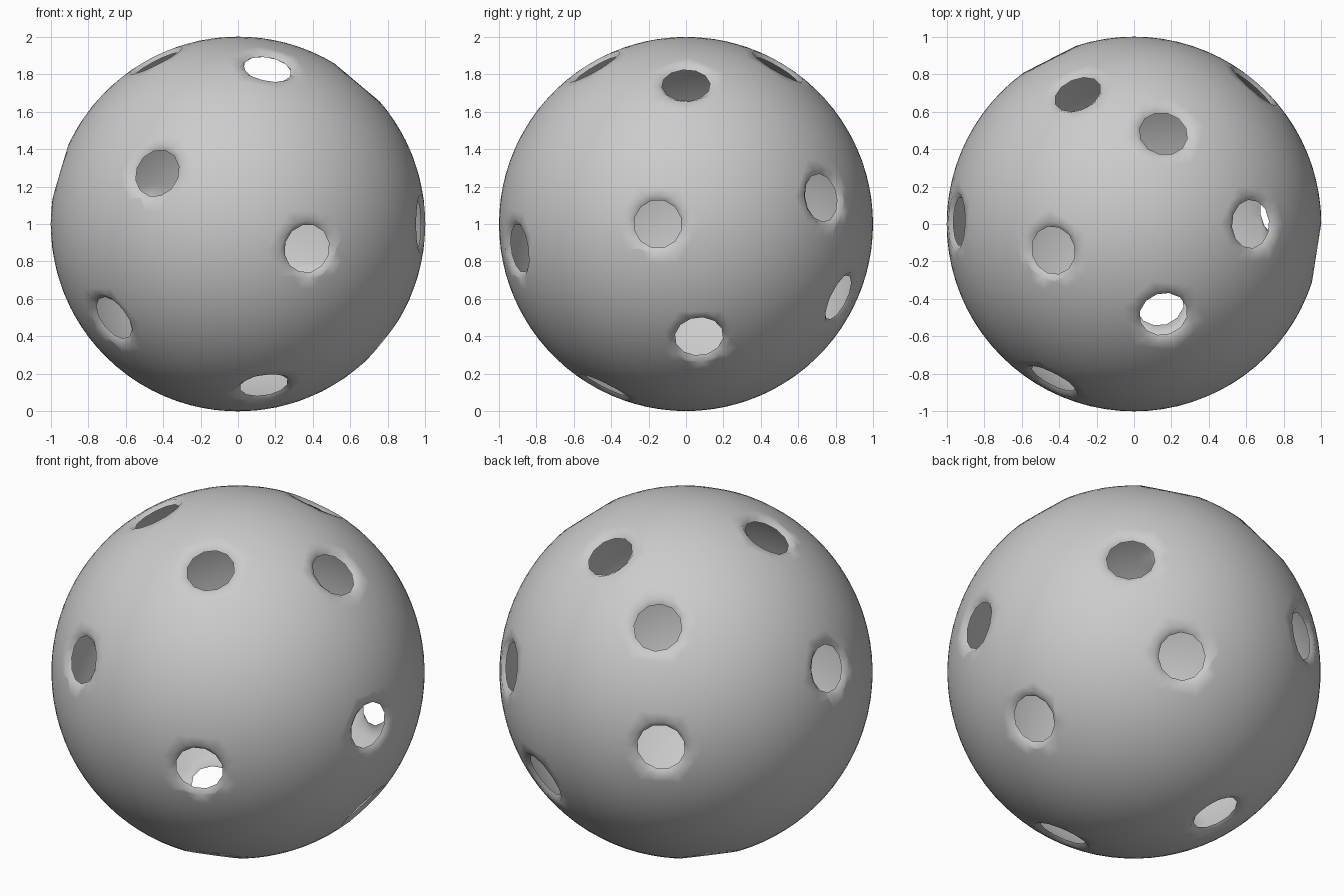
import bpy, bmesh, math
from mathutils import Vector

if "Cube" in bpy.data.objects:
    bpy.data.objects.remove(bpy.data.objects["Cube"])

HOLE_R, HOLE_DEPTH = 0.13, 0.967   # opening radius, distance of its plane from the ball centre
RIM_DEPTH = 0.987                  # plane where the dent around each hole begins

# directions from the ball centre to each hole
HOLES = [
    (-.445, -.85, .28), (.38, -.915, -.135), (-.684, -.515, -.518),
    (.143, -.44, -.886), (.985, -.155, 0), (.162, -.495, .85),
    (-.445, -.145, .884), (.643, 0, .766), (.65, .746, .145),
    (.36, .84, -.405), (.78, .072, -.62), (.162, .497, .85),
    (-.31, .715, .627), (-.96, .014, .284), (-.455, .89, .005),
    (-.35, .283, -.893),
]

bm = bmesh.new()
bmesh.ops.create_icosphere(bm, subdivisions=5, radius=1.0)


def punch(direction):
    """Cut off a small cap and bridge it to a slightly sunken round opening."""
    n = Vector(direction).normalized()
    cut = bmesh.ops.bisect_plane(
        bm, geom=bm.verts[:] + bm.edges[:] + bm.faces[:], dist=1e-5,
        plane_co=n * RIM_DEPTH, plane_no=n, clear_outer=True)
    rim = [e for e in cut["geom_cut"]
           if isinstance(e, bmesh.types.BMEdge) and e.is_boundary]
    a = n.orthogonal().normalized()
    b = n.cross(a)
    ring = []
    for i in range(12):
        t = math.tau * i / 12
        ring.append(bm.verts.new(n * HOLE_DEPTH + (a * math.cos(t) + b * math.sin(t)) * HOLE_R))
    edges = [bm.edges.new((ring[i], ring[(i + 1) % 12])) for i in range(12)]
    bmesh.ops.bridge_loops(bm, edges=rim + edges)


for h in HOLES:
    punch(h)

bmesh.ops.recalc_face_normals(bm, faces=bm.faces[:])
for f in bm.faces:
    f.smooth = True

# hollow ball shell
mesh = bpy.data.meshes.new("perforated_ball")
bm.to_mesh(mesh)
bm.free()
ball = bpy.data.objects.new("perforated_ball", mesh)
ball.location.z = 1.0
bpy.context.collection.objects.link(ball)
